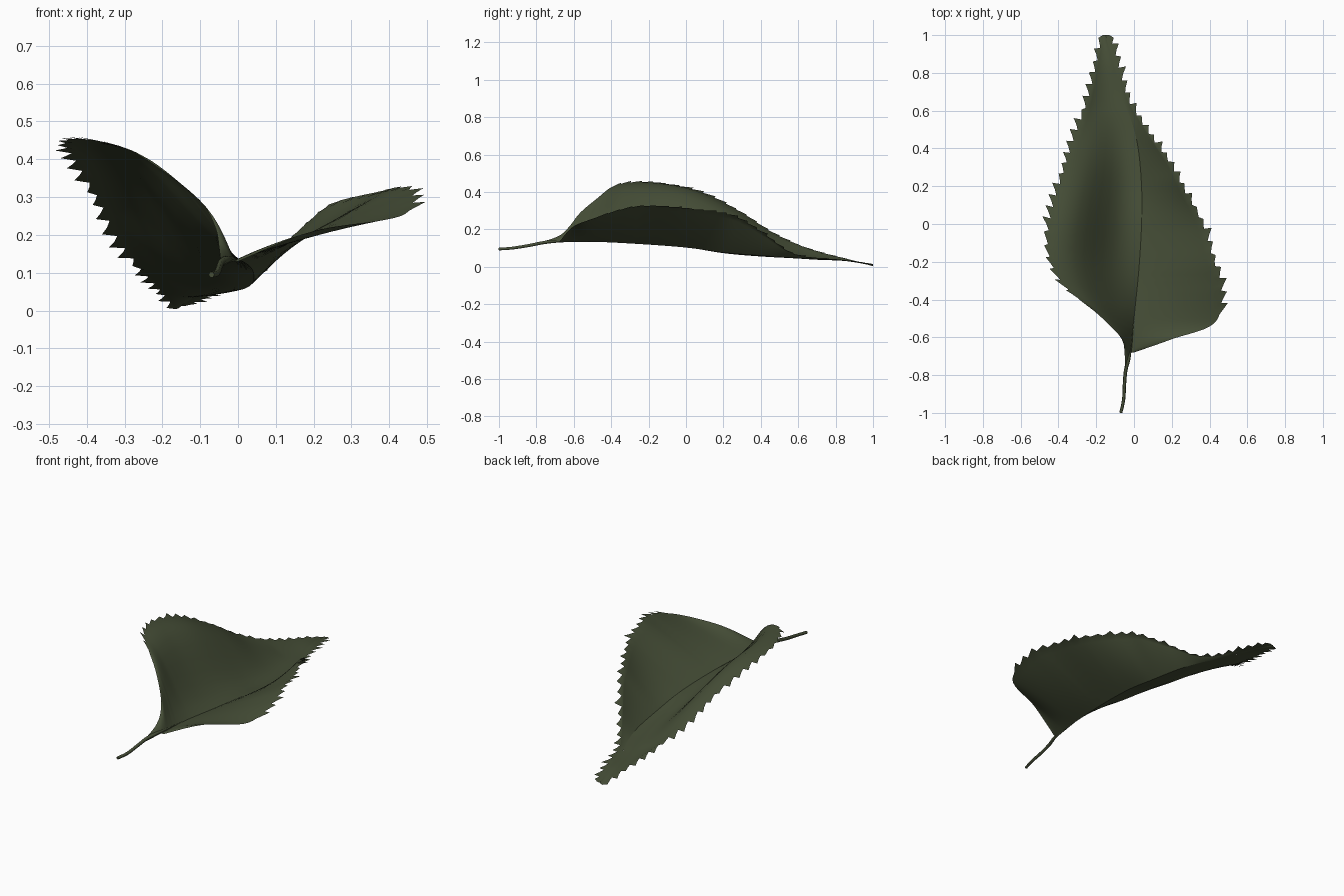
import bpy
import bmesh
import random
from math import pi, sin
from mathutils import Vector

random.seed(4)
cube = bpy.data.objects.get("Cube")
if cube:
    bpy.data.objects.remove(cube, do_unlink=True)

# One dull leaf green
green = bpy.data.materials.new("leaf_green")
green.use_nodes = True
colour = (0.062, 0.078, 0.039, 1)
green.diffuse_color = colour
bsdf = green.node_tree.nodes["Principled BSDF"]
bsdf.inputs["Base Color"].default_value = colour
bsdf.inputs["Roughness"].default_value = 0.8

# Midrib as x, y, z
RIB = [(-.045, -.8, .115), (-.015, -.68, .13), (0, -.5, .134), (.025, -.25, .122),
       (.04, 0, .103), (.04, .2, .076), (.022, .4, .06), (-.015, .55, .05),
       (-.075, .7, .04), (-.115, .85, .035), (-.15, 1, .012)]

# Blade outlines as x, y, z and the midrib y that each point grows from
RIGHT_EDGE = [(-.045, -.8, .125, -.8), (-.05, -.68, .165, -.7), (-.06, -.62, .22, -.66),
              (-.1, -.565, .29, -.63), (-.2, -.47, .37, -.58), (-.3, -.39, .43, -.52),
              (-.4, -.28, .452, -.42), (-.455, -.12, .445, -.27), (-.43, .08, .4, -.03),
              (-.37, .28, .3, .2), (-.315, .45, .19, .4), (-.26, .6, .118, .57),
              (-.22, .74, .072, .73), (-.19, .88, .038, .88), (-.165, 1, .004, 1)]
LEFT_EDGE = [(0, -.68, .13, -.68), (.2, -.61, .21, -.62), (.43, -.52, .25, -.5),
             (.46, -.33, .31, -.33), (.42, -.2, .325, -.22), (.36, 0, .312, -.03),
             (.25, .2, .285, .18), (.2, .3, .25, .28), (.11, .43, .165, .42),
             (.03, .55, .08, .54), (-.03, .65, .052, .64), (-.07, .78, .042, .77),
             (-.1, .9, .03, .9), (-.13, 1, .015, 1)]


def smooth_path(points, steps=40):
    """Catmull-Rom curve through the points."""
    p = [Vector(q) for q in points]
    p = [p[0]] + p + [p[-1]]
    out = []
    for a, b, c, d in zip(p, p[1:], p[2:], p[3:]):
        for i in range(steps):
            t = i / steps
            out.append(b + (c - a) * (t / 2) + (a * 2 - b * 5 + c * 4 - d) * (t * t / 2)
                       + (b * 3 - a - c * 3 + d) * (t ** 3 / 2))
    return out + [p[-1]]


def even_steps(path, gap):
    """Keep samples a fixed distance apart."""
    kept = [path[0]]
    for q in path[1:]:
        if (q.xyz - kept[-1].xyz).length >= gap:
            kept.append(q)
    kept[-1] = path[-1]
    return kept


rib_path = smooth_path(RIB)


def rib_at(y):
    return min(rib_path, key=lambda q: abs(q.y - y))


def add_blade(bm, outline, base_arch, tip_arch, wave, teeth_from, flip):
    """Half a leaf: rows run from the midrib to a saw-toothed edge."""
    edge = even_steps(smooth_path(outline), 0.021)
    fractions = (0, .1, .2, .3, .4, .5, .6, .7, .8, .9, .96, 1)
    rows = []
    size = 1
    for i, e in enumerate(edge):
        root, rim = rib_at(e.w), e.xyz
        span = rim - root
        # Domed at the base, rolled over halfway along, cupped near the tip
        mix = min(max((root.y + .6) / 1.2, 0), 1)
        dome = (base_arch + (tip_arch - base_arch) * mix) * span.length * 4
        roll = wave * sin(pi * mix) * span.length
        row = [root + span * f + Vector((0, 0, dome * f * (1 - f) - roll * sin(2 * pi * f)))
               for f in fractions]
        # Each tooth swells towards the tip, then drops back to a notch
        if i % 3 == 0:
            size = random.uniform(.5, 1.35)
        if rim.y > teeth_from and 0 < i < len(edge) - 1:
            along = (edge[i + 1].xyz - edge[i - 1].xyz).normalized()
            out = Vector((span.x, span.y * .5, span.z * .3)).normalized()
            row[-1] += (out * .036 + along * .022) * (0, .4, 1)[i % 3] * size
        rows.append([bm.verts.new(v) for v in row])
    for low, high in zip(rows, rows[1:]):
        for j in range(len(fractions) - 1):
            quad = [low[j], low[j + 1], high[j + 1], high[j]]
            bm.faces.new(quad[::-1] if flip else quad)
    bmesh.ops.remove_doubles(bm, verts=bm.verts, dist=0.0005)


def make_blade(name, *shape):
    bm = bmesh.new()
    add_blade(bm, *shape)
    mesh = bpy.data.meshes.new(name)
    bm.to_mesh(mesh)
    bm.free()
    mesh.materials.append(green)
    for face in mesh.polygons:
        face.use_smooth = True
    bpy.context.collection.objects.link(bpy.data.objects.new(name, mesh))


make_blade("right_blade", RIGHT_EDGE, .1, -.1, .085, -.38, True)
make_blade("left_blade", LEFT_EDGE, .025, -.05, 0, -.5, False)

# Stalk: a thin tapered tube that runs out along the midrib
STALK = [(-.07, -1, .095), (-.055, -.93, .1), (-.05, -.84, .114), (-.043, -.77, .128),
         (-.025, -.7, .137), (-.012, -.6, .137), (0, -.5, .134)]
curve = bpy.data.curves.new("stalk", "CURVE")
curve.dimensions = "3D"
curve.bevel_depth = 0.01
curve.bevel_resolution = 1
curve.use_fill_caps = True
spline = curve.splines.new("POLY")
path = smooth_path(STALK, 5)
spline.points.add(len(path) - 1)
for i, (point, q) in enumerate(zip(spline.points, path)):
    point.co = (*q, 1)
    t = i / (len(path) - 1)
    point.radius = .8 + .3 * t if t < .6 else 1.0 * (1 - t) / .4
spline.use_smooth = True
curve.materials.append(green)
stalk = bpy.data.objects.new("stalk", curve)
bpy.context.collection.objects.link(stalk)
